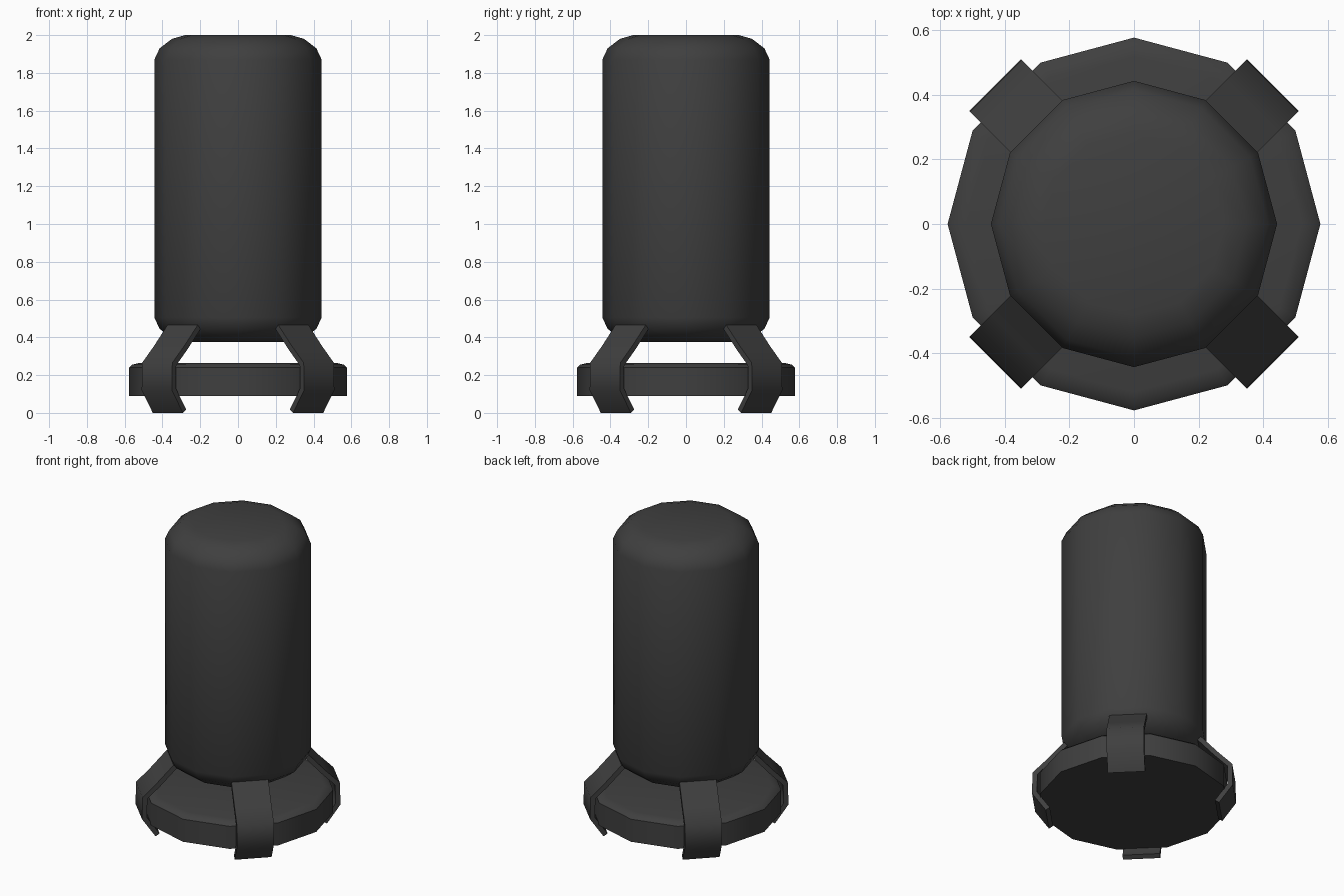
import bpy, bmesh, math
from mathutils import Vector, Matrix

cube = bpy.data.objects.get("Cube")
if cube:
    bpy.data.objects.remove(cube, do_unlink=True)

SIDES = 12

# One dark grey for every part
grey = bpy.data.materials.new("dark_grey")
grey.use_nodes = True
colour = (0.05, 0.05, 0.05, 1)
grey.diffuse_color = colour
bsdf = next(n for n in grey.node_tree.nodes if n.type == 'BSDF_PRINCIPLED')
bsdf.inputs["Base Color"].default_value = colour


def finish(name, bm):
    bmesh.ops.recalc_face_normals(bm, faces=bm.faces)
    mesh = bpy.data.meshes.new(name)
    bm.to_mesh(mesh)
    bm.free()
    mesh.materials.append(grey)
    obj = bpy.data.objects.new(name, mesh)
    bpy.context.collection.objects.link(obj)
    bpy.ops.object.select_all(action='DESELECT')
    obj.select_set(True)
    bpy.context.view_layer.objects.active = obj
    bpy.ops.object.shade_smooth_by_angle(angle=math.radians(45))
    return obj


def lathe(name, profile):
    """Spin an (r, z) profile about the z axis; the ends become flat caps."""
    bm = bmesh.new()
    rings = []
    for r, z in profile:
        angles = [math.tau * i / SIDES for i in range(SIDES)]
        rings.append([bm.verts.new((r * math.cos(a), r * math.sin(a), z)) for a in angles])
    for low, high in zip(rings, rings[1:]):
        for i in range(SIDES):
            j = (i + 1) % SIDES
            bm.faces.new((low[i], low[j], high[j], high[i]))
    bm.faces.new(rings[0])
    bm.faces.new(rings[-1])
    return finish(name, bm)


def strap(name, path, width, thickness, angle):
    """Bent strip following an (r, z) outer path, thickened inwards."""
    pts = [Vector(p) for p in path]
    inner = []
    for i, p in enumerate(pts):
        dirs = [(pts[k + 1] - pts[k]).normalized() for k in (i - 1, i) if 0 <= k < len(pts) - 1]
        normals = [Vector((-d.y, d.x)) for d in dirs]
        n = sum(normals, Vector((0, 0))).normalized()
        inner.append(p + n * thickness / n.dot(normals[0]))
    bm = bmesh.new()
    rows = [[bm.verts.new((q.x, side * width / 2, q.y)) for q, side in
             ((o, -1), (o, 1), (n, 1), (n, -1))] for o, n in zip(pts, inner)]
    for a, b in zip(rows, rows[1:]):
        for i in range(4):
            j = (i + 1) % 4
            bm.faces.new((a[i], a[j], b[j], b[i]))
    bm.faces.new(rows[0])
    bm.faces.new(rows[-1])
    bmesh.ops.transform(bm, matrix=Matrix.Rotation(angle, 4, 'Z'), verts=bm.verts)
    return finish(name, bm)


# Tall rounded canister
lathe("canister", [(0.28, 0.375), (0.35, 0.395), (0.415, 0.445), (0.443, 0.505),
                   (0.443, 1.87), (0.415, 1.93), (0.35, 1.98), (0.28, 2.0)])

# Wide base disc with a softened top edge
lathe("base_disc", [(0.577, 0.09), (0.577, 0.24), (0.56, 0.255), (0.52, 0.265)])

# Four bent straps clamping the base to the canister, from bottom to top
strap_path = [(0.525, 0.0), (0.608, 0.12), (0.605, 0.265), (0.515, 0.355), (0.415, 0.465)]
for i, label in enumerate(("back_left", "back_right", "front_right", "front_left")):
    strap("strap_" + label, strap_path, 0.226, 0.03, math.pi / 4 + i * math.pi / 2)
